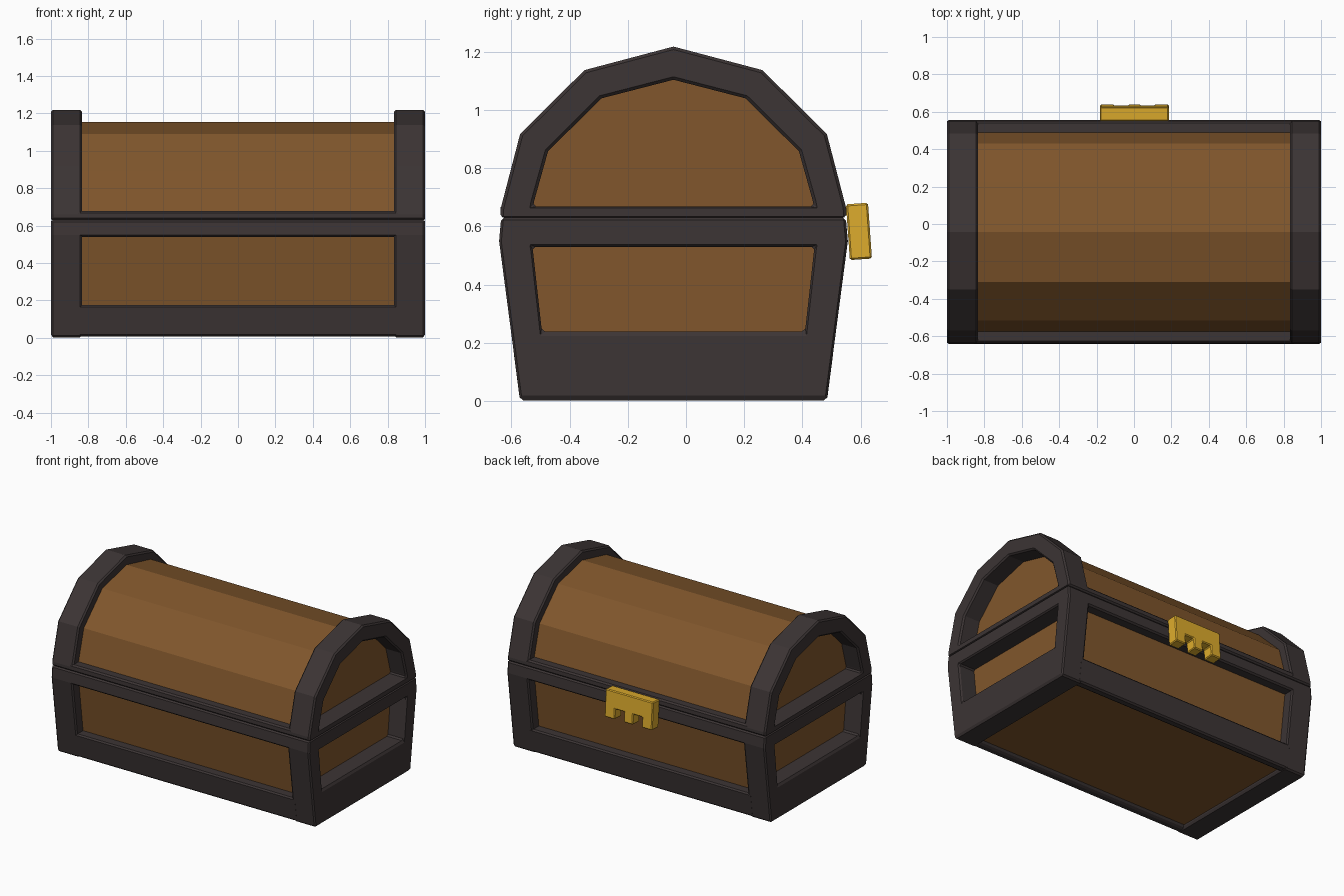
import bpy
import bmesh
import math
from mathutils import Matrix

if "Cube" in bpy.data.objects:
    bpy.data.objects.remove(bpy.data.objects["Cube"])

CY = -0.043  # depth centre of the chest body


def material(name, rgb):
    m = bpy.data.materials.new(name)
    m.diffuse_color = (*rgb, 1)
    m.use_nodes = True
    m.node_tree.nodes["Principled BSDF"].inputs["Base Color"].default_value = m.diffuse_color
    return m


IRON = material("dark iron", (0.045, 0.035, 0.035))
WOOD = material("brown wood", (0.218, 0.094, 0.025))
GOLD = material("gold", (0.73, 0.415, 0.026))


def finish(name, bm, mat, bevel=0.0):
    bmesh.ops.recalc_face_normals(bm, faces=bm.faces)
    me = bpy.data.meshes.new(name)
    bm.to_mesh(me)
    bm.free()
    me.materials.append(mat)
    ob = bpy.data.objects.new(name, me)
    bpy.context.collection.objects.link(ob)
    if bevel:
        mod = ob.modifiers.new("edge bevel", 'BEVEL')
        mod.width = bevel
        mod.segments = 1
        mod.limit_method = 'ANGLE'
        mod.angle_limit = math.radians(50)
    return ob


def mirrored(half):
    """Close a right-half (y, z) outline by mirroring it in y."""
    return half + [(-y, z) for y, z in reversed(half) if y > 1e-6]


def prism(name, outline, x0, x1, mat, bevel=0.0):
    bm = bmesh.new()
    a, b = [[bm.verts.new((x, CY + y, z)) for y, z in outline] for x in (x0, x1)]
    bm.faces.new(a)
    bm.faces.new(b)
    n = len(outline)
    for i in range(n):
        j = (i + 1) % n
        bm.faces.new((a[i], a[j], b[j], b[i]))
    return finish(name, bm, mat, bevel)


def ring(name, outer, inner, x0, x1, mat, bevel):
    """Frame with an opening, extruded along x."""
    bm = bmesh.new()
    loops = [[bm.verts.new((x, CY + y, z)) for y, z in loop]
             for loop, x in ((outer, x0), (outer, x1), (inner, x1), (inner, x0))]
    n = len(outer)
    for k in range(4):
        p, q = loops[k], loops[(k + 1) % 4]
        for i in range(n):
            j = (i + 1) % n
            bm.faces.new((p[i], p[j], q[j], q[i]))
    return finish(name, bm, mat, bevel)


# Wooden body and lid
prism("base_wood", mirrored([(0.462, 0.028), (0.53, 0.55), (0.53, 0.625)]), -0.875, 0.875, WOOD)
prism("lid_wood", mirrored([(0.543, 0.635), (0.473, 0.89), (0.268, 1.09), (0, 1.153)]),
      -0.875, 0.875, WOOD)

# End frames of base and lid
base_out = mirrored([(0.527, 0.003), (0.599, 0.55), (0.592, 0.63)])
base_in = mirrored([(0.452, 0.24), (0.482, 0.51), (0.485, 0.53)])
lid_out = mirrored([(0.595, 0.63), (0.594, 0.66), (0.527, 0.917), (0.306, 1.137), (0, 1.218)])
lid_in = mirrored([(0.482, 0.668), (0.478, 0.69), (0.431, 0.858), (0.248, 1.04), (0, 1.104)])
for side, x0, x1 in (("left", -1, -0.834), ("right", 0.834, 1)):
    ring("base_frame_" + side, base_out, base_in, x0, x1, IRON, 0.01)
    ring("lid_frame_" + side, lid_out, lid_in, x0, x1, IRON, 0.01)

# Long rails on front and back
rails = {
    "bottom_rail": [(0.528, 0.007), (0.550, 0.175), (0.45, 0.175), (0.45, 0.04), (0.475, 0.007)],
    "top_rail": [(0.598, 0.54), (0.599, 0.55), (0.592, 0.63), (0.50, 0.63), (0.50, 0.54)],
    "lid_rail": [(0.595, 0.63), (0.593, 0.677), (0.50, 0.677), (0.50, 0.63)],
}
for name, prof in rails.items():
    for side, s in (("front", -1), ("back", 1)):
        prism(name + "_" + side, [(s * y, z) for y, z in prof], -0.865, 0.865, IRON, 0.01)

# Tilted latch plate with two notches along its lower edge
half = [(0.184, 0.096), (0.184, -0.096), (0.105, -0.096),
        (0.105, -0.025), (0.035, -0.025), (0.035, -0.096)]
shape = half + [(-x, z) for x, z in reversed(half)]
bm = bmesh.new()
face = bm.faces.new([bm.verts.new((x, -0.038, z)) for x, z in shape])
ext = bmesh.ops.extrude_face_region(bm, geom=[face], use_keep_orig=True)
for v in ext["geom"]:
    if isinstance(v, bmesh.types.BMVert):
        v.co.y = 0.038
bm.transform(Matrix.Translation((0.002, 0.594, 0.583)) @ Matrix.Rotation(math.radians(4), 4, 'X'))
finish("latch", bm, GOLD, 0.006)
